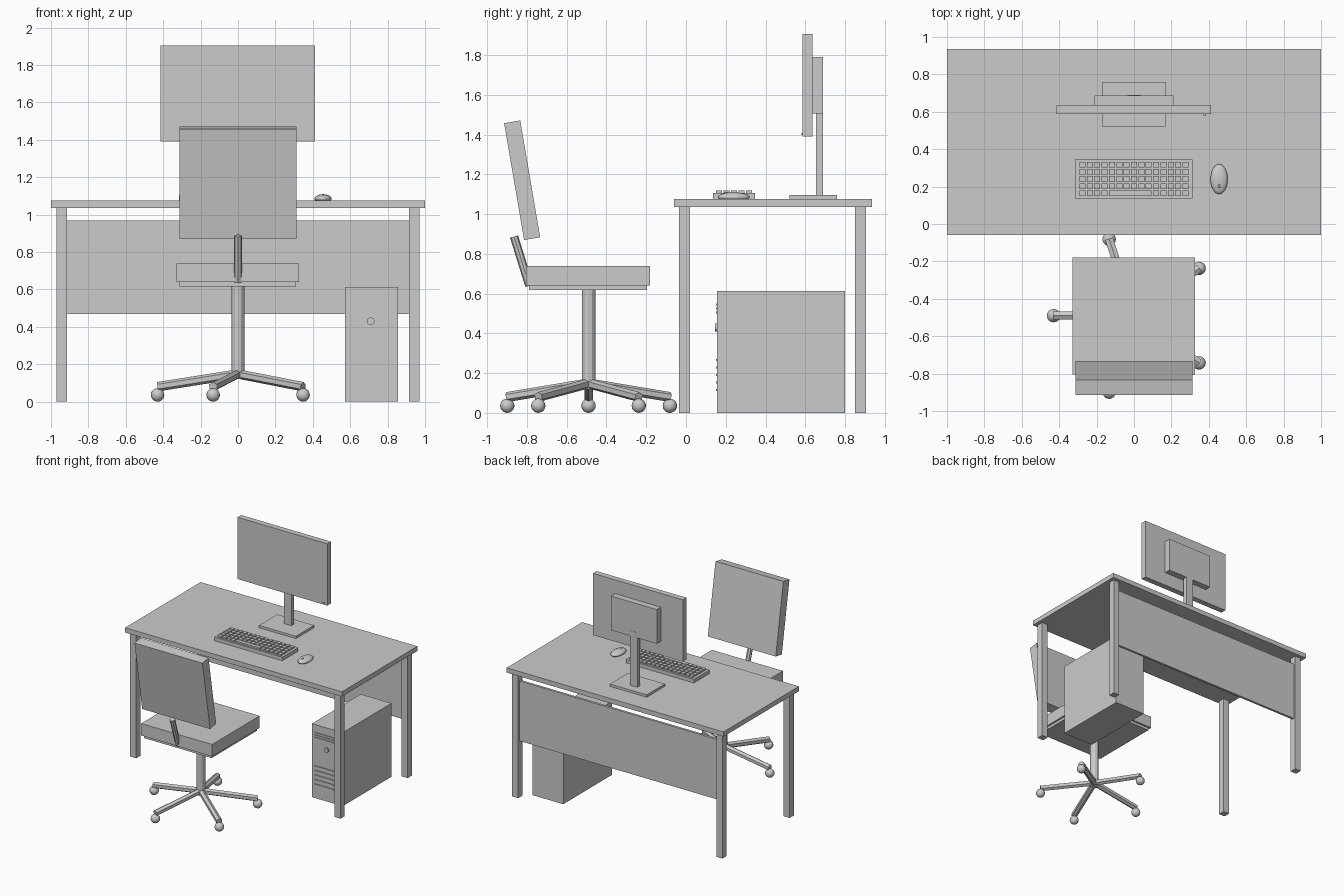
import bpy, math
from mathutils import Vector

cube = bpy.data.objects.get("Cube")
if cube:
    bpy.data.objects.remove(cube, do_unlink=True)

grey = bpy.data.materials.new("plain_grey")
grey.use_nodes = True
colour = (0.6, 0.6, 0.6, 1)
grey.diffuse_color = colour
grey.node_tree.nodes["Principled BSDF"].inputs["Base Color"].default_value = colour


def finish(name):
    ob = bpy.context.object
    ob.name = name
    ob.data.materials.append(grey)
    return ob


def box(name, xs, ys, zs):
    """Box between pairs of limits on each axis."""
    mid = [(a + b) / 2 for a, b in (xs, ys, zs)]
    bpy.ops.mesh.primitive_cube_add(size=1, location=mid)
    ob = finish(name)
    ob.scale = [b - a for a, b in (xs, ys, zs)]
    return ob


def tube(name, start, end, radius, sides):
    """Straight bar between two points."""
    start, end = Vector(start), Vector(end)
    axis = end - start
    bpy.ops.mesh.primitive_cylinder_add(vertices=sides, radius=radius, depth=axis.length,
                                        location=(start + end) / 2)
    ob = finish(name)
    ob.rotation_euler = axis.to_track_quat('Z', 'Y').to_euler()
    return ob


def ball(name, centre, radii, segments=16, rings=10):
    bpy.ops.mesh.primitive_uv_sphere_add(segments=segments, ring_count=rings, radius=1, location=centre)
    ob = finish(name)
    ob.scale = radii
    bpy.ops.object.shade_smooth()
    return ob


# Desk
TOP = 1.075
box("desk_top", (-1, 1), (-0.06, 0.935), (1.035, TOP))
for side, x in (("right", -0.942), ("left", 0.942)):
    for end, y in (("front", -0.008), ("back", 0.878)):
        box(f"desk_leg_{end}_{side}", (x - 0.028, x + 0.028), (y - 0.028, y + 0.028), (0, 1.035))
box("modesty_panel", (-0.92, 0.92), (0.868, 0.888), (0.47, 0.97))

# Monitor
box("monitor_screen", (-0.415, 0.413), (0.587, 0.635), (1.39, 1.905))
box("monitor_back", (-0.212, 0.21), (0.635, 0.688), (1.505, 1.79))
box("monitor_pole", (-0.034, 0.034), (0.655, 0.69), (1.09, 1.55))
box("monitor_base", (-0.17, 0.17), (0.52, 0.76), (TOP, 1.095))
box("monitor_button", (0.37, 0.385), (0.58, 0.588), (1.398, 1.408))

# Keyboard
box("keyboard_body", (-0.315, 0.313), (0.137, 0.346), (TOP, 1.105))
pitch, key = 0.0394, 0.016
for row in range(5):
    y = 0.165 + row * 0.0377
    for col in range(15):
        if row == 0 and 4 <= col <= 9:
            continue
        x = (col - 7) * pitch
        box(f"key_{row}_{col}", (x - key, x + key), (y - 0.015, y + 0.015), (1.1, 1.118))
box("space_bar", (-3 * pitch - key, 2 * pitch + key), (0.15, 0.18), (1.1, 1.118))

# Mouse: flat-bottomed dome with a wheel
mouse = ball("mouse_body", (0.455, 0.24, 1.085), (0.046, 0.08, 0.024), 24, 14)
for v in mouse.data.vertices:
    v.co.z = max(v.co.z, -0.42)
ball("mouse_wheel", (0.455, 0.203, 1.106), (0.006, 0.012, 0.006), 10, 6)

# Computer tower with drive slots, power switch and vents
box("tower_case", (0.572, 0.856), (0.157, 0.8), (0, 0.613))
for i, z in enumerate((0.505, 0.525, 0.545)):
    box(f"drive_slot_{i}", (0.6, 0.77), (0.15, 0.158), (z - 0.004, z + 0.004))
tube("power_switch", (0.71, 0.158, 0.43), (0.71, 0.147, 0.43), 0.02, 16)
for i in range(5):
    z = 0.115 + i * 0.038
    box(f"vent_{i}", (0.6, 0.77), (0.15, 0.158), (z - 0.005, z + 0.005))

# Chair seat and tilted backrest
box("chair_seat", (-0.33, 0.325), (-0.805, -0.18), (0.64, 0.74))
box("seat_plate", (-0.312, 0.31), (-0.79, -0.195), (0.617, 0.64))
back = box("chair_backrest", (-0.314, 0.312), (-0.865, -0.783), (0.872, 1.468))
back.rotation_euler.x = math.radians(9.7)
tube("backrest_strut", (0, -0.865, 0.887), (0, -0.788, 0.64), 0.021, 8)

# Chair base: column, five spokes and casters
HUB_Y = -0.49
tube("chair_column", (0, HUB_Y, 0.12), (0, HUB_Y, 0.62), 0.034, 12)
for i in range(5):
    a = math.radians(36 + 72 * i)
    ex, ey = 0.43 * math.cos(a), HUB_Y + 0.43 * math.sin(a)
    tube(f"spoke_{i}", (0, HUB_Y, 0.148), (ex, ey, 0.08), 0.025, 6)
    ball(f"caster_{i}", (ex, ey, 0.036), (0.036, 0.036, 0.036))
